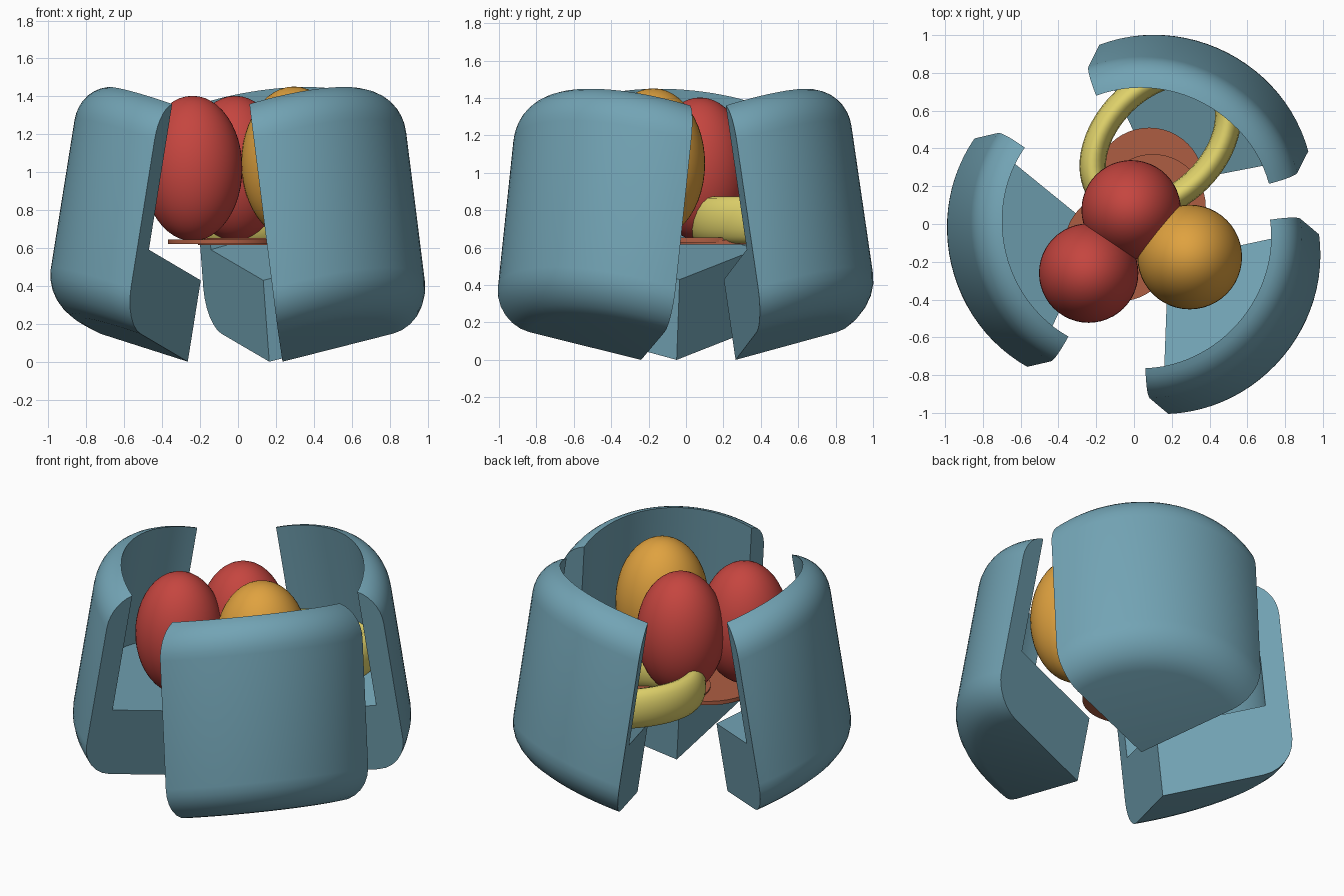
import bpy
import bmesh
from math import sin, cos, pi, radians, sqrt
from mathutils import Matrix, Vector

cube = bpy.data.objects.get("Cube")
if cube:
    bpy.data.objects.remove(cube, do_unlink=True)


def material(name, rgb):
    mat = bpy.data.materials.new(name)
    mat.use_nodes = True
    mat.diffuse_color = (*rgb, 1)
    mat.node_tree.nodes["Principled BSDF"].inputs["Base Color"].default_value = (*rgb, 1)
    return mat


BLUE = material("shell_blue", (0.17, 0.37, 0.46))
RED = material("egg_red", (0.56, 0.06, 0.05))
ORANGE = material("egg_orange", (0.74, 0.36, 0.05))
YELLOW = material("ring_yellow", (0.76, 0.66, 0.15))
BROWN = material("disc_brown", (0.42, 0.11, 0.055))


def finish(obj, name, mat, angle=30):
    obj.name = name
    obj.data.materials.append(mat)
    bpy.ops.object.select_all(action="DESELECT")
    obj.select_set(True)
    bpy.context.view_layer.objects.active = obj
    bpy.ops.object.shade_smooth_by_angle(angle=radians(angle))


def arc(cx, cz, r, start, end, steps):
    return [(cx + r * cos(start + (end - start) * i / steps),
             cz + r * sin(start + (end - start) * i / steps)) for i in range(steps + 1)]


# Cross-section shared by the three shells: floor, rounded wall and open rim
OUTER, INNER, FLOOR = 0.81, 0.67, 0.435
TOP_R, LOW_R = 0.25, 0.195
top_x = OUTER - TOP_R
rim_angle = math_angle = pi / 2 - Vector((sqrt(TOP_R ** 2 - (INNER - top_x) ** 2),
                                          INNER - top_x)).angle(Vector((1, 0)))
PROFILE = ([(0, 0)]
           + arc(OUTER - LOW_R, LOW_R, LOW_R, -pi / 2, 0, 6)
           + arc(top_x, 0.99, TOP_R, 0, rim_angle, 7)
           + [(INNER, FLOOR), (0, FLOOR)])


def shell(name, tip, azimuth, half=radians(50), steps=24):
    a = radians(azimuth)
    out = Vector((cos(a), sin(a), 0))
    side = Vector((-sin(a), cos(a), 0))
    up = Vector((0, 0, 1))
    # The floor rises outward while the walls lean inward
    slope, lean = radians(22), radians(9.3)
    u = out * cos(slope) + up * sin(slope)
    w = up * cos(lean) - out * sin(lean)
    origin = Vector((*tip, 0))
    bm = bmesh.new()
    rows = []
    for i in range(steps + 1):
        t = -half + 2 * half * i / steps
        rows.append([bm.verts.new(origin + u * (r * cos(t)) + side * (r * sin(t)) + w * h)
                     for r, h in PROFILE])
    for p, q in zip(rows, rows[1:]):
        for j in range(len(PROFILE) - 1):
            bm.faces.new((p[j], q[j], q[j + 1], p[j + 1]))
    bm.faces.new(rows[0])
    bm.faces.new(rows[-1][::-1])
    bmesh.ops.remove_doubles(bm, verts=bm.verts, dist=0.0001)
    bmesh.ops.recalc_face_normals(bm, faces=bm.faces)
    mesh = bpy.data.meshes.new(name)
    bm.to_mesh(mesh)
    bm.free()
    obj = bpy.data.objects.new(name, mesh)
    bpy.context.collection.objects.link(obj)
    finish(obj, name, BLUE)


shell("shell_right", (-0.265, -0.05), 193)
shell("shell_left", (0.235, -0.24), -40)
shell("shell_back", (0.165, 0.265), 63)


# Eggs
def egg(name, x, y, z, radius, height, mat):
    bpy.ops.mesh.primitive_uv_sphere_add(segments=48, ring_count=24, location=(x, y, z))
    obj = bpy.context.object
    obj.scale = (radius, radius, height)
    finish(obj, name, mat, 60)


egg("egg_right", -0.24, -0.26, 1.02, 0.263, 0.383, RED)
egg("egg_back", -0.015, 0.075, 1.02, 0.263, 0.383, RED)
egg("egg_left", 0.295, -0.175, 1.05, 0.277, 0.402, ORANGE)


# Flat discs under the eggs
def disc(name, x, y, z, radius):
    bpy.ops.mesh.primitive_cylinder_add(vertices=48, radius=radius, depth=0.025,
                                        location=(x, y, z))
    finish(bpy.context.object, name, BROWN)


disc("disc_back", 0.08, 0.22, 0.629, 0.29)
disc("disc_front", -0.08, -0.12, 0.633, 0.29)
disc("disc_middle", 0.1, 0.09, 0.641, 0.28)

# Oval ring with a tall tube
curve = bpy.data.curves.new("ring", "CURVE")
curve.dimensions = "3D"
curve.bevel_depth = 0.07
curve.bevel_resolution = 6
spline = curve.splines.new("POLY")
COUNT = 64
spline.points.add(COUNT - 1)
for i, point in enumerate(spline.points):
    t = 2 * pi * i / COUNT
    point.co = (0.42 * cos(t), 0.285 * sin(t), 0, 1)
spline.use_cyclic_u = True
spline.use_smooth = True
ring = bpy.data.objects.new("ring", curve)
ring.matrix_world = (Matrix.Translation((0.14, 0.44, 0.748))
                     @ Matrix.Rotation(radians(45), 4, "Z")
                     @ Matrix.Diagonal((1, 1, 1.8, 1)))
curve.materials.append(YELLOW)
bpy.context.collection.objects.link(ring)
